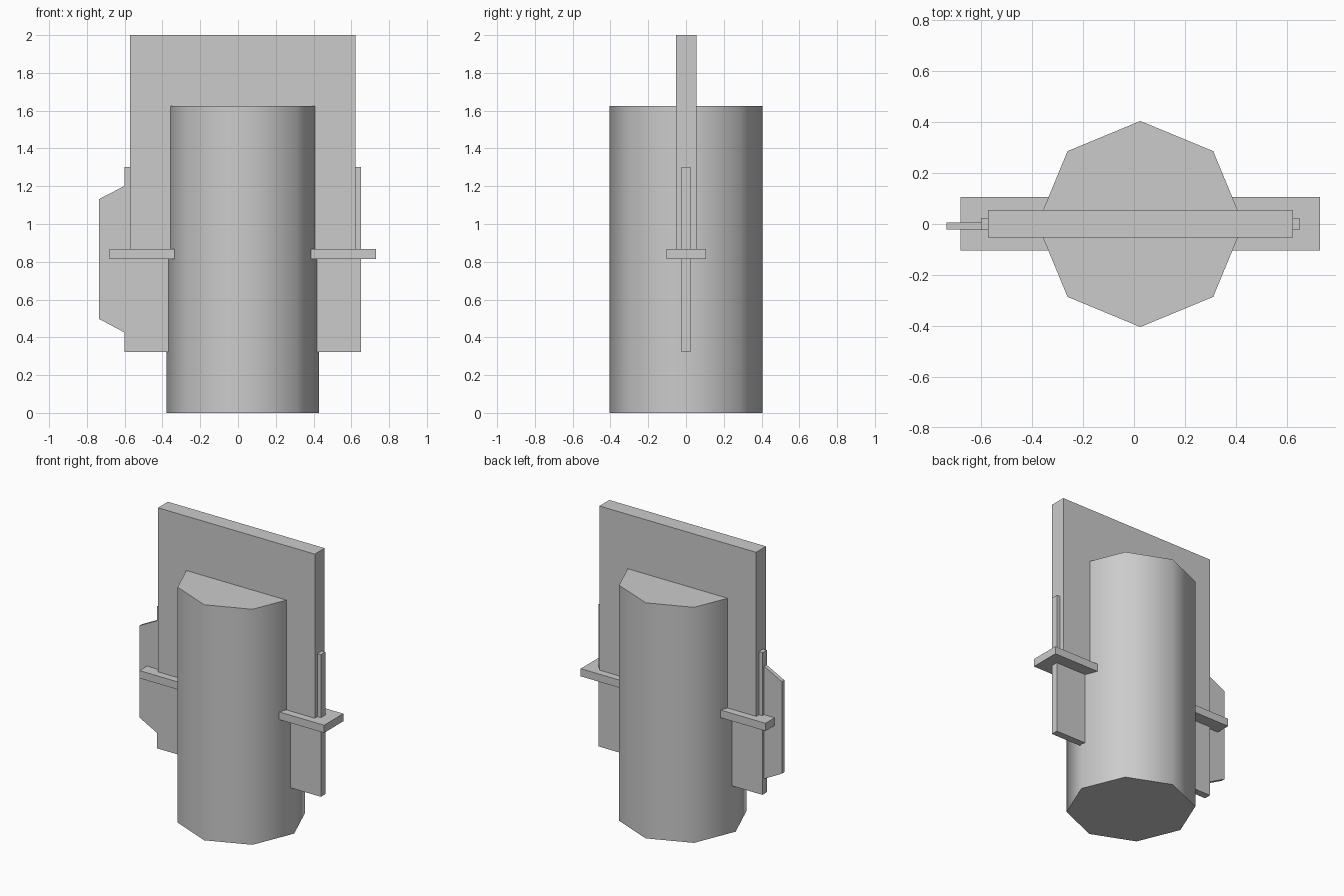
import bpy, bmesh, math

if "Cube" in bpy.data.objects:
    bpy.data.objects.remove(bpy.data.objects["Cube"])


def prism(name, profile, y0, y1):
    """Extrude an x-z outline from y0 to y1."""
    bm = bmesh.new()
    face = bm.faces.new([bm.verts.new((x, y0, z)) for x, z in profile])
    ext = bmesh.ops.extrude_face_region(bm, geom=[face])
    moved = [g for g in ext["geom"] if isinstance(g, bmesh.types.BMVert)]
    bmesh.ops.translate(bm, verts=moved, vec=(0, y1 - y0, 0))
    bmesh.ops.recalc_face_normals(bm, faces=bm.faces)
    mesh = bpy.data.meshes.new(name)
    bm.to_mesh(mesh)
    bm.free()
    obj = bpy.data.objects.new(name, mesh)
    bpy.context.collection.objects.link(obj)
    return obj


def box(name, x0, x1, y0, y1, z0, z1):
    return prism(name, [(x0, z0), (x1, z0), (x1, z1), (x0, z1)], y0, y1)


# Eight-sided column with smooth sides and crisp rims
bpy.ops.mesh.primitive_cylinder_add(vertices=8, radius=0.404, depth=1.625,
                                    location=(0.025, 0, 0.8125))
bpy.context.object.name = "column"
bpy.ops.object.shade_smooth_by_angle(angle=math.radians(60))

# Thick upper slab and thin lower slab
box("upper_slab", -0.573, 0.623, -0.053, 0.055, 0.84, 2.0)
box("lower_slab", -0.6, 0.65, -0.024, 0.024, 0.322, 1.303)

# Horizontal crossbar through the column
box("crossbar", -0.68, 0.73, -0.104, 0.105, 0.815, 0.868)

# Tapered fin on the left side
prism("side_fin", [(-0.59, 0.42), (-0.735, 0.497), (-0.735, 1.132), (-0.59, 1.207)],
      -0.022, 0.005)
